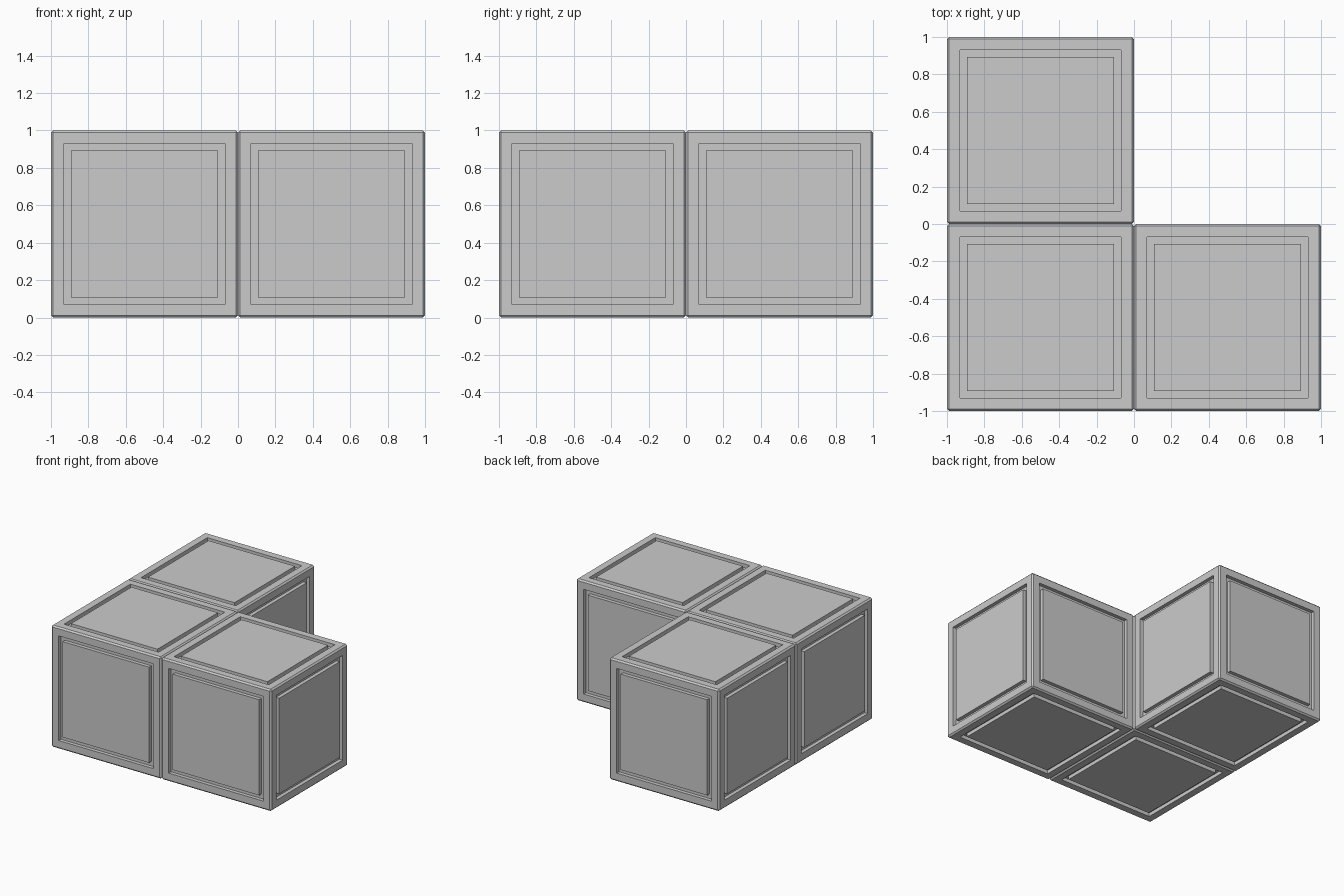
import bpy, bmesh
from mathutils import Matrix, Vector

if "Cube" in bpy.data.objects:
    bpy.data.objects.remove(bpy.data.objects["Cube"])

SIZE, CHAMFER = 1.0, 0.012
FRAME, GROOVE, DEPTH = 0.07, 0.037, 0.03


def panelled_cube(name, location):
    bm = bmesh.new()
    bmesh.ops.create_cube(bm, size=SIZE, matrix=Matrix.Translation((0, 0, SIZE / 2)))
    # chamfered edges
    bmesh.ops.bevel(bm, geom=bm.edges[:], offset=CHAMFER, segments=1,
                    affect='EDGES', profile=0.5)
    # square groove cut around a flush panel on each of the six sides
    sides = [f for f in bm.faces if f.calc_area() > 0.5]
    for thickness, depth in ((FRAME - CHAMFER, 0), (0, -DEPTH), (GROOVE, 0), (0, DEPTH)):
        bmesh.ops.inset_individual(bm, faces=sides, thickness=thickness,
                                   depth=depth, use_even_offset=True)
    mesh = bpy.data.meshes.new(name)
    bm.to_mesh(mesh)
    bm.free()
    obj = bpy.data.objects.new(name, mesh)
    obj.location = Vector(location)
    bpy.context.collection.objects.link(obj)
    return obj


# L-shaped arrangement of three blocks
h = SIZE / 2
panelled_cube("corner_block", (-h, -h, 0))
panelled_cube("right_block", (h, -h, 0))
panelled_cube("back_block", (-h, h, 0))
